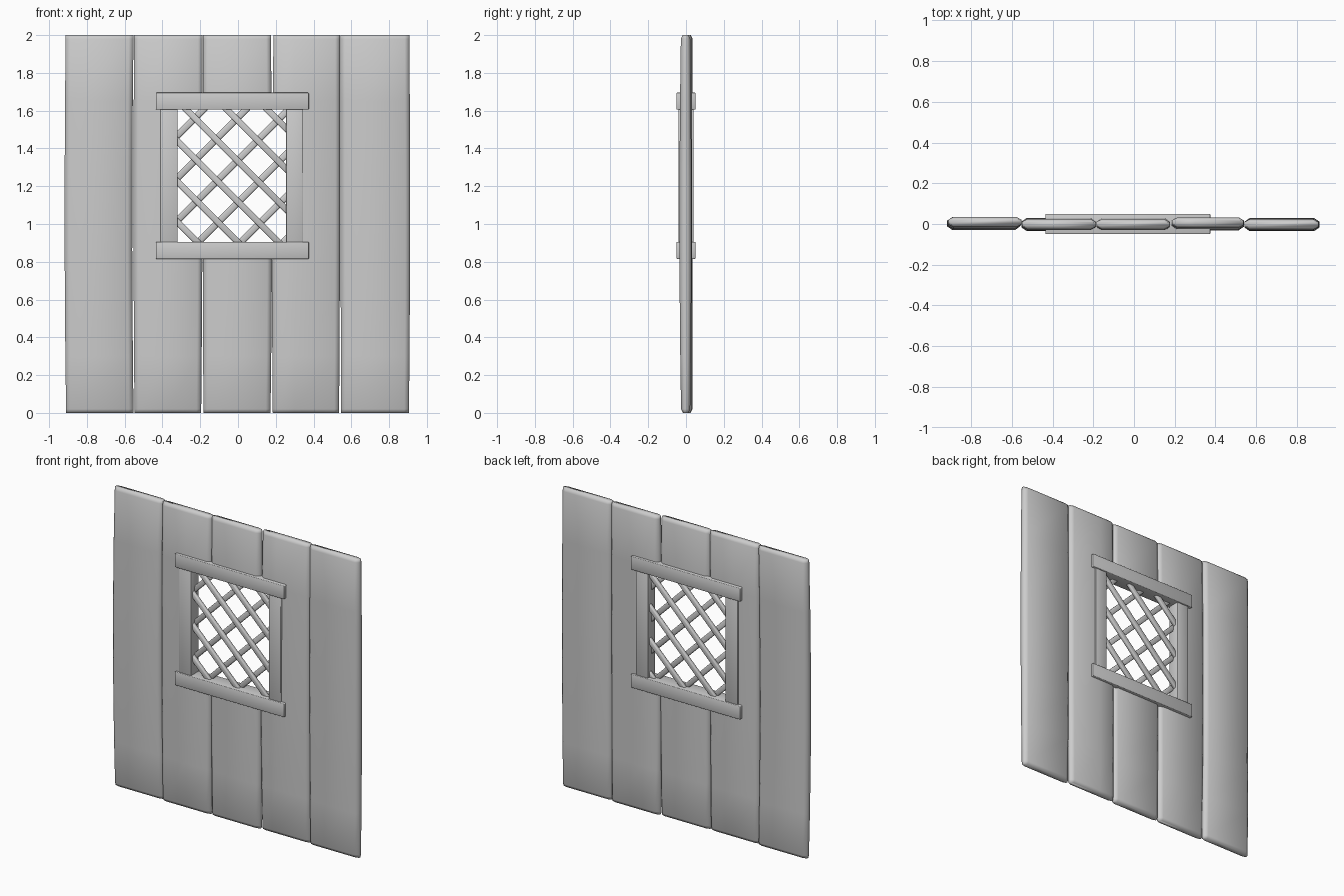
import bpy, bmesh, math
from mathutils import Matrix, Vector

cube = bpy.data.objects.get("Cube")
if cube:
    bpy.data.objects.remove(cube, do_unlink=True)

grey = bpy.data.materials.new("plain grey")
grey.use_nodes = True
grey.diffuse_color = (0.6, 0.6, 0.6, 1)
grey.node_tree.nodes["Principled BSDF"].inputs["Base Color"].default_value = (0.6, 0.6, 0.6, 1)

# Window opening, measured to the middle of the surrounding frame
WX0, WX1, WZ0, WZ1 = -0.365, 0.30, 0.86, 1.65


def finish(bm, name, angle=180):
    bmesh.ops.recalc_face_normals(bm, faces=bm.faces[:])
    me = bpy.data.meshes.new(name)
    bm.to_mesh(me)
    bm.free()
    me.materials.append(grey)
    ob = bpy.data.objects.new(name, me)
    bpy.context.collection.objects.link(ob)
    bpy.ops.object.select_all(action='DESELECT')
    ob.select_set(True)
    bpy.context.view_layer.objects.active = ob
    bpy.ops.object.shade_smooth_by_angle(angle=math.radians(angle))
    return ob


def blend(values, z):
    """Smooth curve through bottom, middle and top values."""
    a, b, c = values
    t = z / 2
    return a * (1 - t) * (1 - 2 * t) + 4 * b * t * (1 - t) + c * t * (2 * t - 1)


def plank(name, left, right, y, split=None):
    """Wavy board lofted from chamfered sections, open at the window."""
    bm = bmesh.new()
    rings = []
    for z in (0, 0.02, 0.3, 0.6, WZ0, 1.25, WZ1, 1.98, 2.0):
        l, r = blend(left, z), blend(right, z)
        end = 0.6 if z in (0, 2.0) else 1
        half = blend((0.024, 0.032, 0.025), z) * end
        edge = half * 0.45
        cols = [l + 0.025] + ([split] if split else []) + [r - 0.025]
        outline = [(l, -edge)] + [(x, -half) for x in cols] + [(r, -edge), (r, edge)]
        outline += [(x, half) for x in reversed(cols)] + [(l, edge)]
        yc = blend((y, y * 0.4 - 0.002, y), z)
        rings.append([bm.verts.new((x, yc + d, z)) for x, d in outline])
    for a, b in zip(rings, rings[1:]):
        for i in range(len(a)):
            j = (i + 1) % len(a)
            bm.faces.new((a[i], a[j], b[j], b[i]))
    bm.faces.new(rings[0])
    bm.faces.new(rings[-1])
    hole = []
    for f in bm.faces:
        c = f.calc_center_median()
        if WX0 < c.x < WX1 and WZ0 < c.z < WZ1:
            hole.append(f)
    bmesh.ops.delete(bm, geom=hole, context='FACES')
    finish(bm, name)


def bar(name, centre, size, bevel, turn=0):
    """Bevelled box, turned in the plane of the wall."""
    bm = bmesh.new()
    bmesh.ops.create_cube(bm, size=1, matrix=Matrix.Diagonal((*size, 1)))
    bmesh.ops.bevel(bm, geom=bm.edges[:], offset=bevel, segments=2, profile=0.5, affect='EDGES')
    bmesh.ops.transform(bm, verts=bm.verts[:],
                        matrix=Matrix.Translation(centre) @ Matrix.Rotation(turn, 4, 'Y'))
    finish(bm, name, 50)


# Wall boards
plank("plank_1", (-0.91, -0.918, -0.912), (-0.553, -0.560, -0.553), 0.01)
plank("plank_2", (-0.548, -0.553, -0.55), (-0.195, -0.188, -0.187), -0.001, WX0)
plank("plank_3", (-0.183, -0.186, -0.184), (0.172, 0.180, 0.174), -0.001)
plank("plank_4", (0.184, 0.180, 0.188), (0.535, 0.540, 0.539), 0.007, WX1)
plank("plank_5", (0.546, 0.543, 0.543), (0.905, 0.911, 0.907), -0.002)

# Window frame
for name, z in (("frame_bottom_rail", 0.86), ("frame_top_rail", 1.65)):
    bar(name, (-0.03, 0, z), (0.81, 0.1, 0.09), 0.004)
for name, x in (("frame_right_stile", WX0), ("frame_left_stile", WX1)):
    bar(name, (x, 0, 1.255), (0.09, 0.08, 0.74), 0.004)


def lattice(name, slope, first, step, y):
    """Diagonal slats z = slope * x + offset, trimmed inside the frame."""
    for i in range(6):
        offset = first + i * step
        xs = sorted(((0.89 - offset) / slope, (1.62 - offset) / slope))
        x0, x1 = max(xs[0], -0.335), min(xs[1], 0.27)
        a = Vector((x0, y, slope * x0 + offset))
        b = Vector((x1, y, slope * x1 + offset))
        bar(f"{name}_{i + 1}", (a + b) / 2, ((b - a).length, 0.024, 0.034), 0.007,
            -math.atan(slope))


# Crossed slats
lattice("front_slat", -1, 0.69, 0.214, -0.011)
lattice("back_slat", 1, 0.664, 0.225, 0.011)
